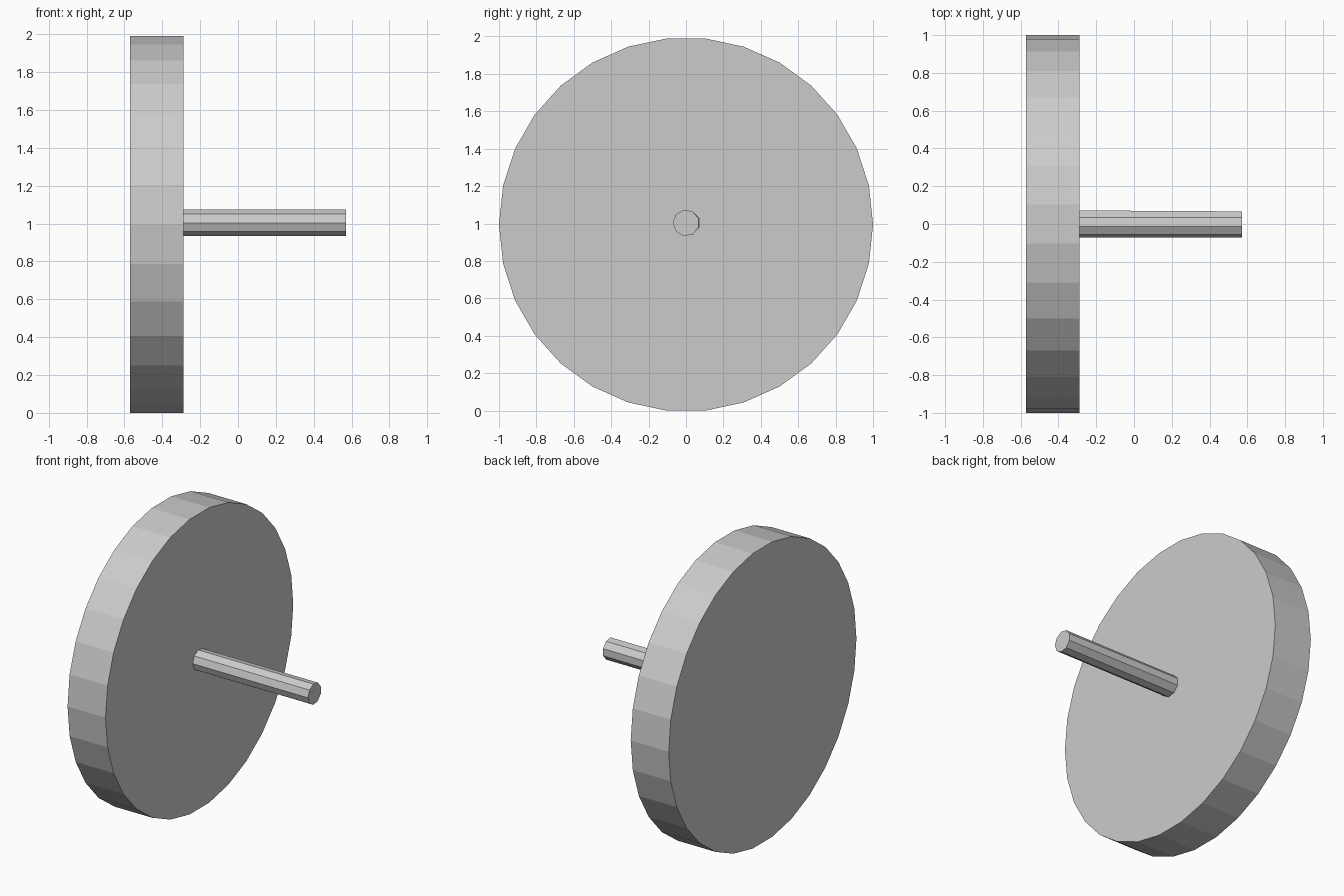
import bpy, bmesh
from math import cos, sin, pi

if "Cube" in bpy.data.objects:
    bpy.data.objects.remove(bpy.data.objects["Cube"])


def prism(name, sides, radius, x0, x1, zc, start, flare=0.0):
    """Flat-faced cylinder along x; flare nudges the +y flat out at the x0 end."""
    bm = bmesh.new()
    rings = []
    for x in (x0, x1):
        ring = []
        for i in range(sides):
            a = start + 2 * pi * i / sides
            y = radius * cos(a)
            if x == x0 and cos(a) > 0.93:
                y += flare
            ring.append(bm.verts.new((x, y, zc + radius * sin(a))))
        rings.append(ring)
    near, far = rings
    for i in range(sides):
        j = (i + 1) % sides
        bm.faces.new((near[i], near[j], far[j], far[i]))
    bm.faces.new(near)
    bm.faces.new(far)
    bmesh.ops.recalc_face_normals(bm, faces=bm.faces)
    mesh = bpy.data.meshes.new(name)
    bm.to_mesh(mesh)
    bm.free()
    obj = bpy.data.objects.new(name, mesh)
    bpy.context.collection.objects.link(obj)
    return obj


CENTRE_Z = 1.0 * cos(pi / 30)  # rests on one flat of the rim

# Wheel disc, 30 flat sides
prism("wheel_disc", 30, 1.0, -0.571, -0.288, CENTRE_Z, 0.0)

# Axle, 9 flat sides, corner pointing to -y
prism("axle", 9, 0.071, -0.288, 0.571, CENTRE_Z + 0.009, pi, flare=0.005)
